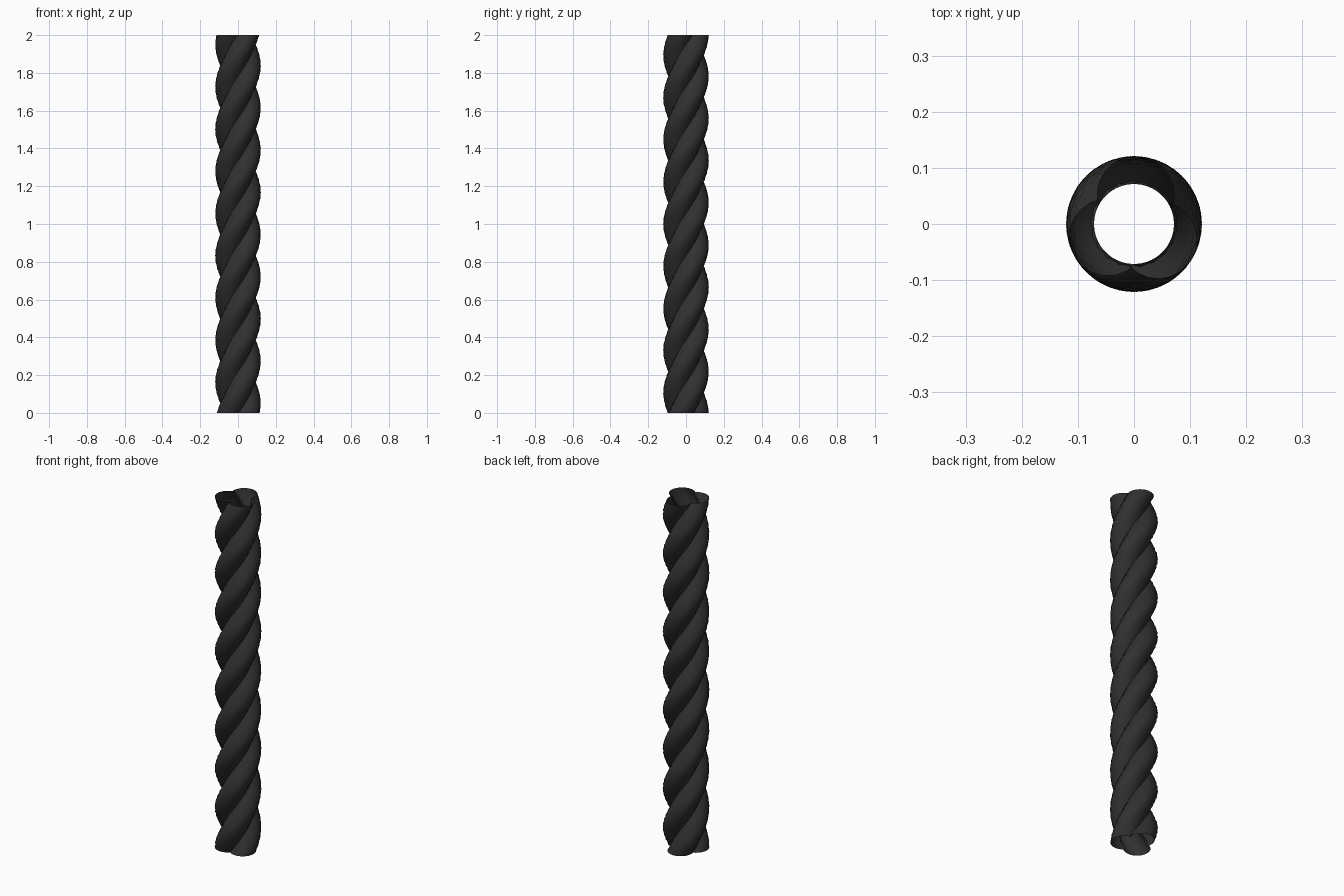
import bpy, math

if "Cube" in bpy.data.objects:
    bpy.data.objects.remove(bpy.data.objects["Cube"])

HEIGHT = 2.0
RINGS = 60            # rings along the height
ARC = 12              # segments across one strand
R, r = 0.052, 0.069   # strand offset from the axis, strand radius
HALF = math.radians(108.5)
START, TWIST = math.radians(93), math.radians(1074)

mat = bpy.data.materials.new("dark_rope")
mat.diffuse_color = (0.03, 0.03, 0.03, 1)
mat.use_nodes = True
mat.node_tree.nodes["Principled BSDF"].inputs["Base Color"].default_value = mat.diffuse_color


def strand(name, phase):
    """Open outer shell of one strand, wound around the axis."""
    verts, faces = [], []
    for i in range(RINGS + 1):
        t = i / RINGS
        turn = START + phase + TWIST * t
        c, s = math.cos(turn), math.sin(turn)
        for j in range(ARC + 1):
            a = -HALF + 2 * HALF * j / ARC
            u, v = R + r * math.cos(a), r * math.sin(a)
            verts.append((u * c - v * s, u * s + v * c, HEIGHT * t))
    n = ARC + 1
    for i in range(RINGS):
        for j in range(ARC):
            k = i * n + j
            faces.append((k, k + 1, k + n + 1, k + n))
    mesh = bpy.data.meshes.new(name)
    mesh.from_pydata(verts, [], faces)
    mesh.materials.append(mat)
    mesh.shade_smooth()
    obj = bpy.data.objects.new(name, mesh)
    bpy.context.collection.objects.link(obj)


# three twisted strands, open at both ends
for k in range(3):
    strand(f"rope_strand_{k + 1}", k * 2 * math.pi / 3)
